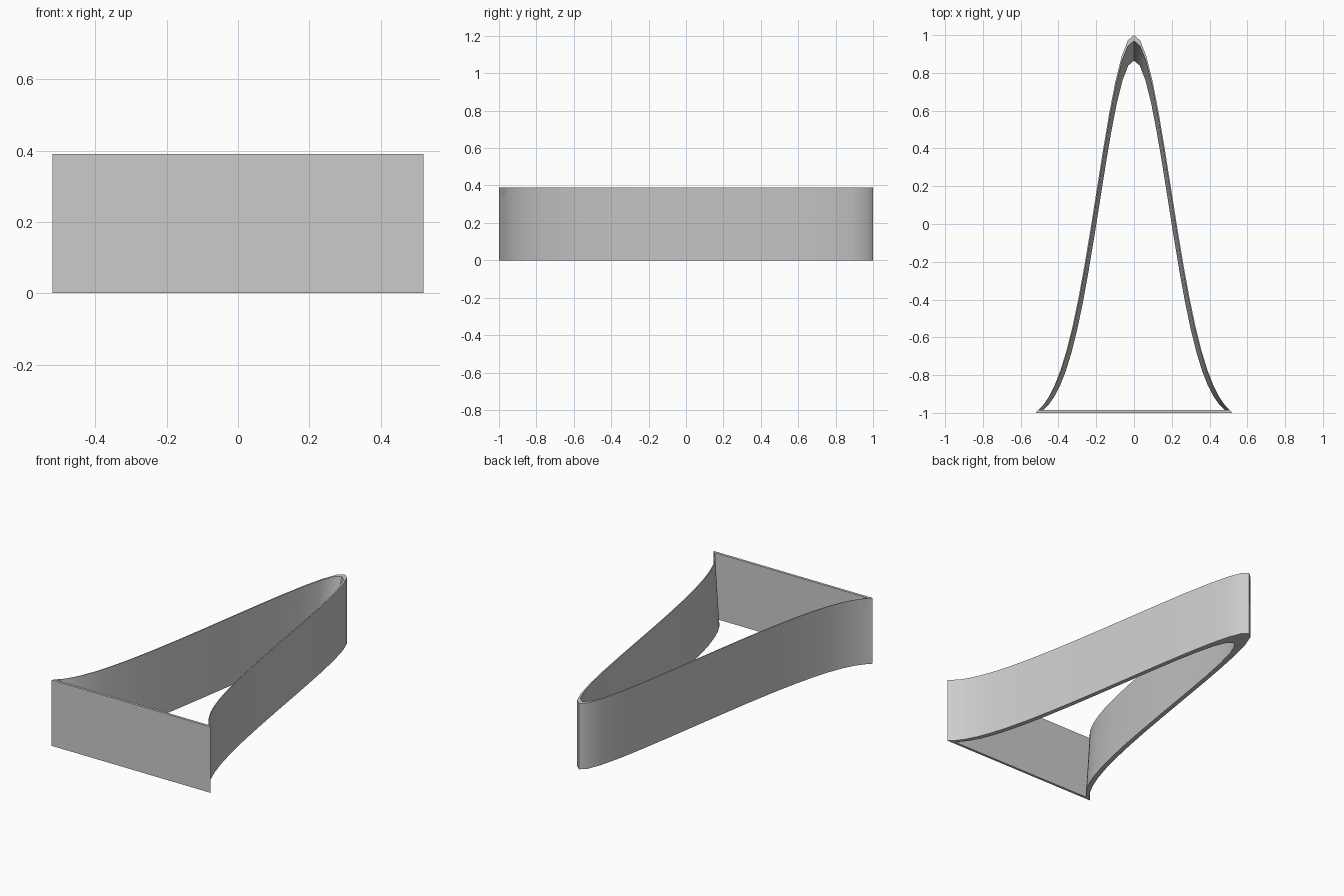
import bpy, bmesh, math

cube = bpy.data.objects.get("Cube")
if cube:
    bpy.data.objects.remove(cube, do_unlink=True)

HALF_WIDTH, HEIGHT, PLATE = 0.52, 0.39, 0.015
SIGMA, SEGMENTS = 0.196, 32

grey = bpy.data.materials.new("plain grey")
grey.use_nodes = True
colour = (0.6, 0.6, 0.6, 1)
grey.diffuse_color = colour
grey.node_tree.nodes["Principled BSDF"].inputs["Base Color"].default_value = colour


def bell(x):
    """Bell curve running from y = -1 at the feet to y = 1 at the tip."""
    foot = math.exp(-HALF_WIDTH ** 2 / (2 * SIGMA ** 2))
    return 2 * (math.exp(-x * x / (2 * SIGMA ** 2)) - foot) / (1 - foot) - 1


xs = [HALF_WIDTH * (1 - 2 * i / SEGMENTS) for i in range(SEGMENTS + 1)]
outline = [(x, bell(x)) for x in xs]


def ring(bm, z, scale=1.0, base=-1.0):
    """Closed bell outline, shrunk towards the middle of its straight base."""
    return [bm.verts.new((x * scale, base + (y + 1) * scale, z)) for x, y in outline]


# Bell-shaped frame: upright outside, inside wall thickening towards the bottom
bm = bmesh.new()
rings = [ring(bm, 0), ring(bm, HEIGHT),
         ring(bm, HEIGHT, 0.9775, PLATE - 1), ring(bm, 0, 0.925, PLATE - 1)]
for a, b in zip(rings, rings[1:] + rings[:1]):
    for i in range(len(a)):
        j = (i + 1) % len(a)
        bm.faces.new((a[i], a[j], b[j], b[i]))
bmesh.ops.recalc_face_normals(bm, faces=bm.faces)

mesh = bpy.data.meshes.new("bell_frame")
bm.to_mesh(mesh)
bm.free()
mesh.materials.append(grey)
frame = bpy.data.objects.new("bell_frame", mesh)
bpy.context.collection.objects.link(frame)
bpy.context.view_layer.objects.active = frame
frame.select_set(True)
bpy.ops.object.shade_smooth_by_angle(angle=math.radians(30))
